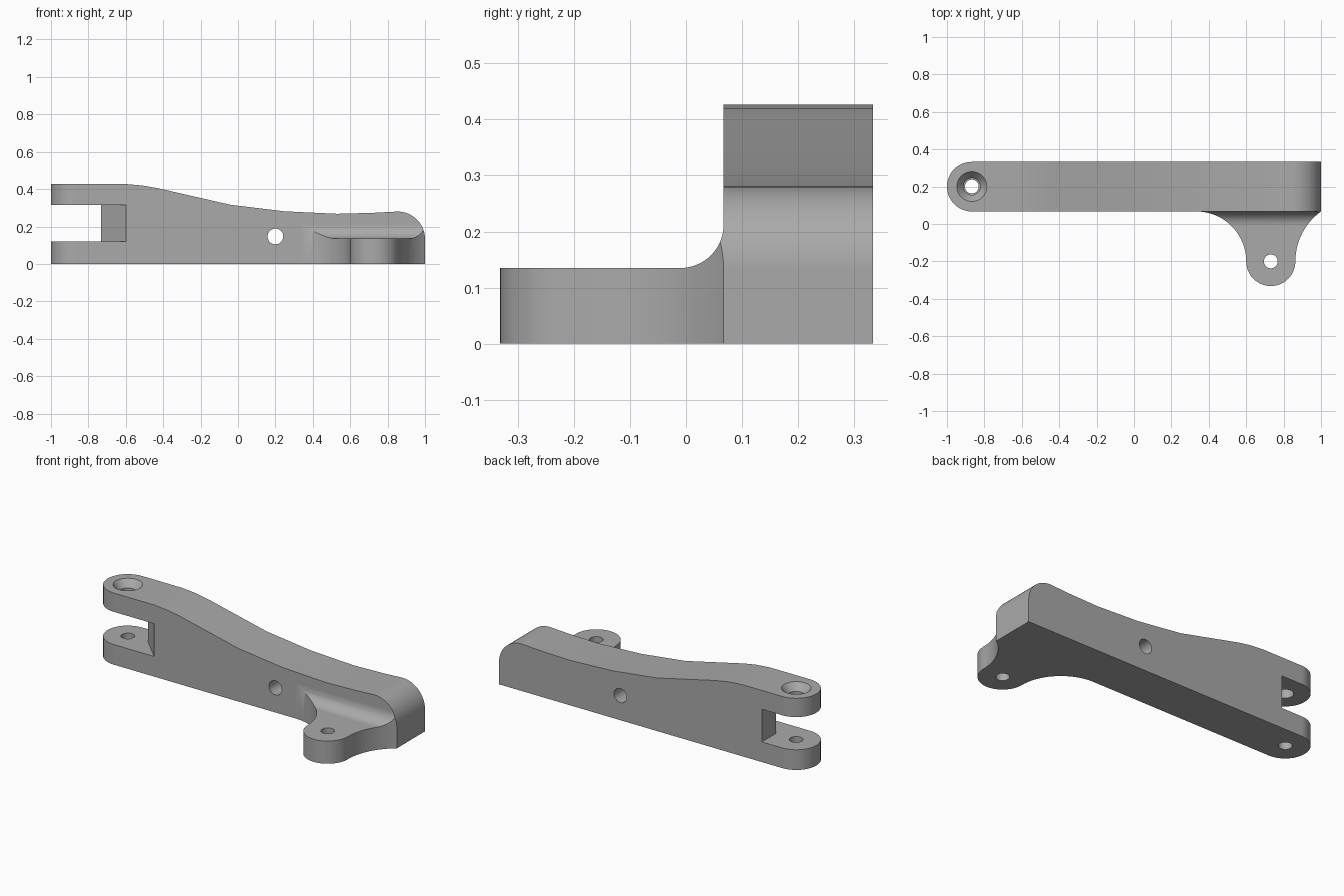
import bpy
import bmesh
from math import cos, sin, radians
from mathutils import Vector

old = bpy.data.objects.get("Cube")
if old:
    bpy.data.objects.remove(old, do_unlink=True)

# Single grey material
grey = bpy.data.materials.new("plain grey")
grey.use_nodes = True
color = (0.40, 0.40, 0.40, 1)
grey.diffuse_color = color
grey.node_tree.nodes["Principled BSDF"].inputs["Base Color"].default_value = color

PLACE = {
    "x": lambda a, b, d: (d, a, b),
    "y": lambda a, b, d: (a, d, b),
    "z": lambda a, b, d: (a, b, d),
}


def arc(cx, cy, r, start, end, n=24):
    angles = [radians(start + (end - start) * i / n) for i in range(n + 1)]
    return [(cx + r * cos(t), cy + r * sin(t)) for t in angles]


def loft(name, rings, axis):
    """Solid through equal-length outlines, each given as (points, depth)."""
    bm = bmesh.new()
    loops = [[bm.verts.new(PLACE[axis](a, b, d)) for a, b in pts] for pts, d in rings]
    bm.faces.new(loops[0])
    bm.faces.new(loops[-1])
    for low, high in zip(loops, loops[1:]):
        for i in range(len(low)):
            j = (i + 1) % len(low)
            bm.faces.new((low[i], low[j], high[j], high[i]))
    bmesh.ops.recalc_face_normals(bm, faces=bm.faces)
    mesh = bpy.data.meshes.new(name)
    bm.to_mesh(mesh)
    bm.free()
    mesh.materials.append(grey)
    obj = bpy.data.objects.new(name, mesh)
    bpy.context.collection.objects.link(obj)
    return obj


def prism(name, pts, axis, lo, hi):
    return loft(name, [(pts, lo), (pts, hi)], axis)


def circle(cx, cy, r):
    return arc(cx, cy, r, 0, 352.5, 47)


def combine(target, tool, operation):
    mod = target.modifiers.new(operation, "BOOLEAN")
    mod.operation = operation
    mod.solver = "EXACT"
    mod.object = tool
    bpy.context.view_layer.objects.active = target
    bpy.ops.object.modifier_apply(modifier=mod.name)
    bpy.data.objects.remove(tool, do_unlink=True)


# Long silhouette of the arm: bottom, rounded nose, sagging top edge
silhouette = [(-1.1, 0), (1, 0)] + arc(0.853, 0.133, 0.147, 0, 90, 16)
silhouette += [(0.72, 0.273), (0.53, 0.268), (0.25, 0.281), (-0.04, 0.316),
               (-0.43, 0.405), (-0.51, 0.419), (-0.6, 0.427), (-1.1, 0.427)]
body = prism("lever_arm", silhouette, "y", -0.4, 0.4)

# Plan outline: rounded fork end and flared side lug
plan = arc(-0.867, 0.2, 0.133, 90, 270)
plan += arc(0.333, -0.2, 0.267, 90, 0)
plan += arc(0.7315, -0.2, 0.1315, 180, 360)[1:]
plan += arc(1.192, -0.2, 0.329, 180, 125.7)[1:]
plan += [(1.05, 0.067), (1.05, 0.333)]
combine(body, prism("plan_tool", plan, "z", -0.1, 0.6), "INTERSECT")

# End section: low lug with a fillet rising into the arm
section = [(0.4, -0.1), (0.4, 0.6), (0.067, 0.6)]
section += arc(-0.01, 0.212, 0.077, 0, -90, 14)
section += [(-0.4, 0.135), (-0.4, -0.1)]
combine(body, prism("section_tool", section, "x", -1.2, 1.2), "INTERSECT")

# Fork slot with a slanted corner at its closed end
slot = [(-1.2, -0.1), (-0.433, -0.1), (-0.733, 0.2), (-0.733, 0.5), (-1.2, 0.5)]
combine(body, prism("slot_tool", slot, "z", 0.12, 0.315), "DIFFERENCE")

# Pin holes: lower fork, cross hole, lug
for axis, a, b, r, lo, hi in (
    ("z", -0.867, 0.2, 0.037, -0.1, 0.2),
    ("y", 0.2, 0.147, 0.042, -0.1, 0.5),
    ("z", 0.7315, -0.2, 0.037, -0.1, 0.3),
):
    combine(body, prism("hole_tool", circle(a, b, r), axis, lo, hi), "DIFFERENCE")

# Countersunk hole in the upper fork
steps = [(0.045, 0.25), (0.045, 0.385), (0.08, 0.427), (0.08, 0.5)]
countersink = loft("countersink_tool",
                   [(circle(-0.867, 0.2, r), z) for r, z in steps], "z")
combine(body, countersink, "DIFFERENCE")

# Smooth curved walls, crisp edges
bpy.ops.object.select_all(action="DESELECT")
body.select_set(True)
bpy.context.view_layer.objects.active = body
bpy.ops.object.shade_smooth_by_angle(angle=radians(30))
weighted = body.modifiers.new("even shading", "WEIGHTED_NORMAL")
weighted.keep_sharp = True
